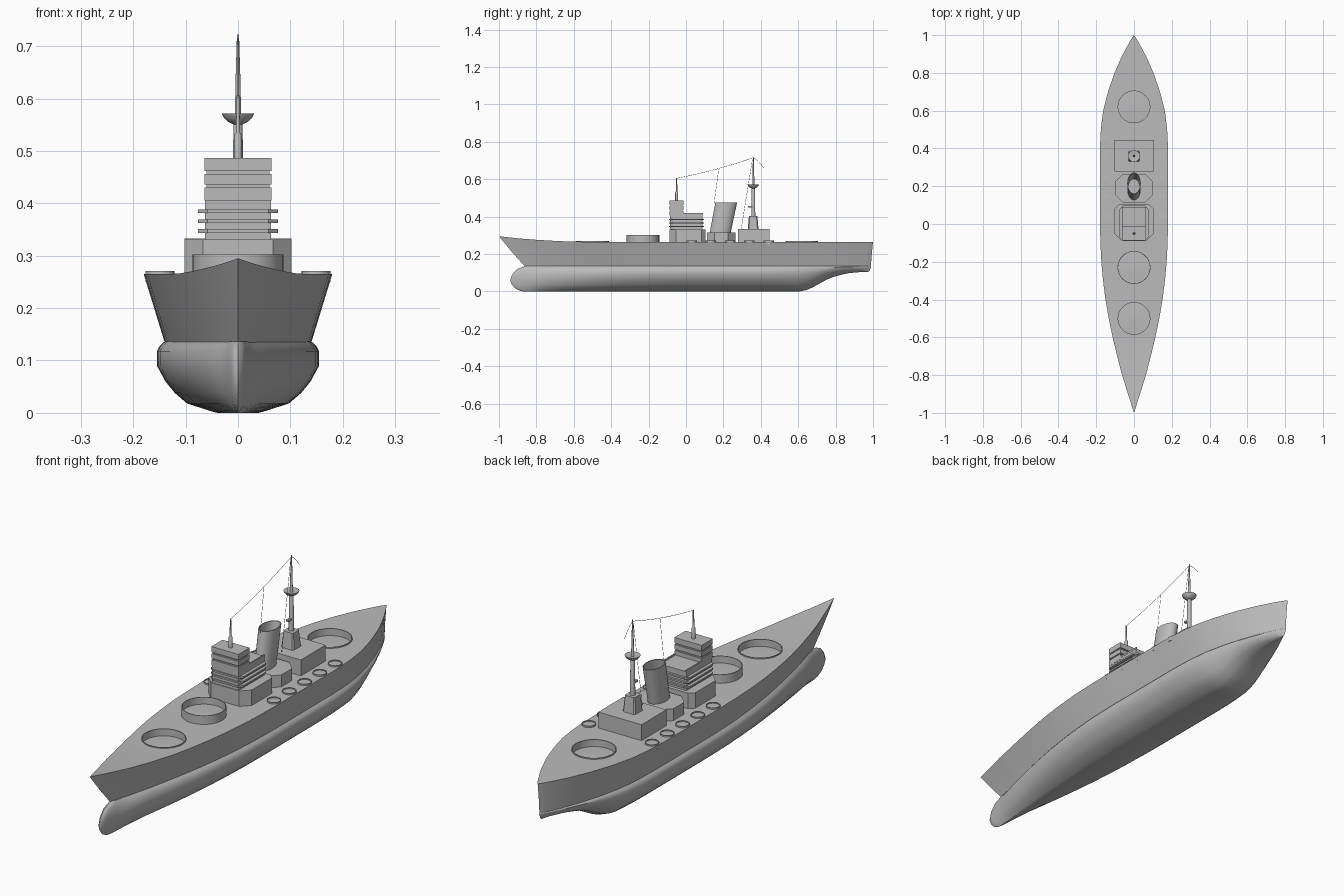
import bpy, bmesh, math
from mathutils import Vector

if "Cube" in bpy.data.objects:
    bpy.data.objects.remove(bpy.data.objects["Cube"])

grey = bpy.data.materials.new("ship_grey")
grey.diffuse_color = (0.5, 0.5, 0.5, 1)
grey.use_nodes = True
grey.node_tree.nodes["Principled BSDF"].inputs["Base Color"].default_value = grey.diffuse_color


def finish(name, bm, smooth=35):
    bmesh.ops.remove_doubles(bm, verts=bm.verts, dist=1e-5)
    bmesh.ops.recalc_face_normals(bm, faces=bm.faces)
    me = bpy.data.meshes.new(name)
    bm.to_mesh(me)
    bm.free()
    ob = bpy.data.objects.new(name, me)
    bpy.context.collection.objects.link(ob)
    me.materials.append(grey)
    if smooth:
        bpy.ops.object.select_all(action='DESELECT')
        ob.select_set(True)
        bpy.context.view_layer.objects.active = ob
        bpy.ops.object.shade_smooth_by_angle(angle=math.radians(smooth))
    return ob


def interp(t, pts):
    for (a, u), (b, v) in zip(pts, pts[1:]):
        if t <= b:
            return u + (v - u) * max(0, (t - a)) / (b - a)
    return pts[-1][1]


def skin(bm, rings, caps=True):
    """Join closed rings of points into a surface."""
    vs = [[bm.verts.new(p) for p in r] for r in rings]
    n = len(vs[0])
    for a, b in zip(vs, vs[1:]):
        for i in range(n):
            j = (i + 1) % n
            bm.faces.new((a[i], a[j], b[j], b[i]))
    if caps:
        bm.faces.new(vs[0])
        bm.faces.new(vs[-1])


def lathe(name, profile, x, y, segs=32, sx=1.0, lean=0.0):
    """Revolve (radius, z); sx squashes in x, lean shifts y with height."""
    bm = bmesh.new()
    z0 = profile[0][1]
    skin(bm, [[(x + r * sx * math.cos(2 * math.pi * k / segs),
                y + lean * (z - z0) + r * math.sin(2 * math.pi * k / segs), z)
               for k in range(segs)] for r, z in profile])
    return finish(name, bm)


def prism(name, hx, y0, y1, z0, z1, cut_f=0.0, cut_b=0.0, top=1.0):
    """Block with chamfered front and back corners and optional taper."""
    c = (y0 + y1) / 2
    half = [(hx - cut_f, y0), (hx, y0 + cut_f), (hx, y1 - cut_b), (hx - cut_b, y1)]
    out = half + [(-px, py) for px, py in reversed(half)]
    bm = bmesh.new()
    skin(bm, [[(px, py, z0) for px, py in out],
              [(px * top, c + (py - c) * top, z1) for px, py in out]])
    return finish(name, bm, 0)


# ---- hull: half-breadth along the length, lofted over waterlines
plan = [(-1, 0), (-.9, .032), (-.8, .063), (-.7, .089), (-.6, .113), (-.5, .134), (-.4, .151),
        (-.3, .164), (-.2, .173), (-.1, .178), (0, .18), (.4, .18), (.5, .176), (.6, .163),
        (.7, .138), (.8, .103), (.88, .068), (.94, .037), (.98, .014), (1, 0)]
sheer = [(-1, .295), (-.9, .284), (-.8, .276), (-.7, .27), (-.6, .266), (-.5, .265), (1, .265)]
keel = [(-1, 0), (.62, 0), (.66, .012), (.7, .034), (.75, .062), (.8, .082), (.86, .096), (.92, .103), (1, .106)]
stations = sorted({round(-1 + i * .04, 3) for i in range(51)} | {-.98, -.99, .97, .98, .99})


def loft(name, levels, bow_blunt, lower):
    bm = bmesh.new()
    rings = []
    for t in stations:
        side = []
        for z, w, bow, stern in levels:
            s = (t + 1) / 2
            y = bow + (stern - bow) * s
            h = interp(t, plan) * w
            if bow_blunt and t < -.5:
                h = max(h, bow_blunt * w * math.sqrt(min(1, (t + 1) / .06)))
            if lower:
                kz = interp(y, keel)
                zz = kz + z * (1 - kz / .135)
            else:
                zz = .13 + (interp(t, sheer) - .13) * z
            side.append((h, y, zz))
        rings.append(side + [(-a, b, c) for a, b, c in reversed(side)])
    skin(bm, rings)
    bmesh.ops.remove_doubles(bm, verts=bm.verts, dist=1e-5)
    bmesh.ops.dissolve_degenerate(bm, edges=bm.edges, dist=1e-6)
    return finish(name, bm)


upper = loft("upper_hull", [(0, .77, -.858, .988), (.5, .885, -.932, .993), (1, 1, -1, 1)], 0, False)
loft("lower_hull", [(0, .22, -.87, .975), (.004, .3, -.89, .978), (.018, .54, -.915, .98),
                    (.038, .67, -.932, .983), (.06, .77, -.94, .985), (.09, .86, -.93, .987),
                    (.118, .86, -.905, .99), (.128, .83, -.88, .99), (.136, .78, -.858, .988)], .022, True)

# ---- gun wells sunk in the deck
bm = bmesh.new()
for y in (-.5, .62):
    skin(bm, [[(.085 * math.cos(k * math.pi / 20), y + .085 * math.sin(k * math.pi / 20), z)
               for k in range(40)] for z in (.232, .32)])
cutter = finish("well_cutter", bm, 0)
cutter.hide_render = True
cutter.hide_viewport = True
mod = upper.modifiers.new("wells", 'BOOLEAN')
mod.operation = 'DIFFERENCE'
mod.solver = 'EXACT'
mod.object = cutter
for name, y, top in (("front_well", -.5, .27), ("raised_barbette", -.23, .302), ("rear_well", .62, .27)):
    lathe(name, [(.087, .236), (.087, top), (.084, top), (.084, top - .03), (.002, top - .026)], 0, y, 40)

# ---- small side mounts
for sx in (-1, 1):
    for i in range(5):
        lathe("side_mount", [(.028, .25), (.028, .271), (.025, .271), (.025, .267), (.001, .268)],
              sx * .149, .03 + i * .103, 20)

# ---- bridge
prism("bridge_base", .102, -.088, .103, .255, .331, .035, .02)
prism("bridge_core", .063, -.085, .088, .33, .412)
for z in (.347, .366, .385):
    prism("bridge_gallery", .076, -.09, .097, z - .0035, z + .0035, .018, .018)
prism("bridge_tower", .06, -.082, -.018, .41, .48)
for z0, z1 in ((.405, .43), (.436, .456), (.462, .486)):
    prism("tower_deck", .064, -.088, -.013, z0, z1)
for sx in (-1, 1):
    bm = bmesh.new()
    skin(bm, [[(sx * x, y, z) for x, y in ((.059, -.015), (.064, -.015), (.064, .09), (.059, .09))]
              for z in (.41, .418)])
    finish("rear_bulwark", bm, 0)
lathe("front_mast", [(.008, .48), (.0075, .53), (.004, .535), (.0025, .606)], 0, -.05, 12)

# ---- funnel
prism("funnel_base", .098, .112, .265, .255, .316, .04, .04)
lathe("funnel", [(.056, .31), (.058, .475), (.053, .475), (.051, .34), (.001, .34)], 0, .182, 40, .62, .2)

# ---- aft deckhouse and main mast
prism("aft_deckhouse", .102, .278, .446, .255, .333)
prism("mast_pedestal", .03, .33, .388, .33, .402, .006, .006, .78)
lathe("main_mast", [(.011, .39), (.0085, .56), (.006, .565), (.0045, .64), (.002, .722)], 0, .36, 14)
lathe("lookout_dish", [(.008, .55), (.018, .555), (.027, .563), (.031, .571), (.028, .571), (.008, .566)], 0, .36, 24)
prism("mast_lamp", .006, .332, .352, .448, .456)


# ---- rigging
def wire(name, a, b, sag=0.0):
    a, b = Vector(a), Vector(b)
    bm = bmesh.new()
    r = .0009
    rings = []
    u = (b - a).normalized()
    p = u.cross(Vector((1, 0, 0))).normalized()
    q = u.cross(p)
    for i in range(9):
        t = i / 8
        c = a.lerp(b, t) - Vector((0, 0, sag * 4 * t * (1 - t)))
        rings.append([c + p * r * math.cos(k * math.pi / 2) + q * r * math.sin(k * math.pi / 2) for k in range(4)])
    skin(bm, rings)
    finish(name, bm, 0)


wire("aerial", (0, -.05, .605), (0, .36, .715), .008)
wire("aerial_drop", (0, .175, .655), (0, .15, .47))
wire("halyard", (0, .355, .705), (0, .295, .333))
wire("ensign_line", (0, .36, .715), (0, .415, .66), -.006)
